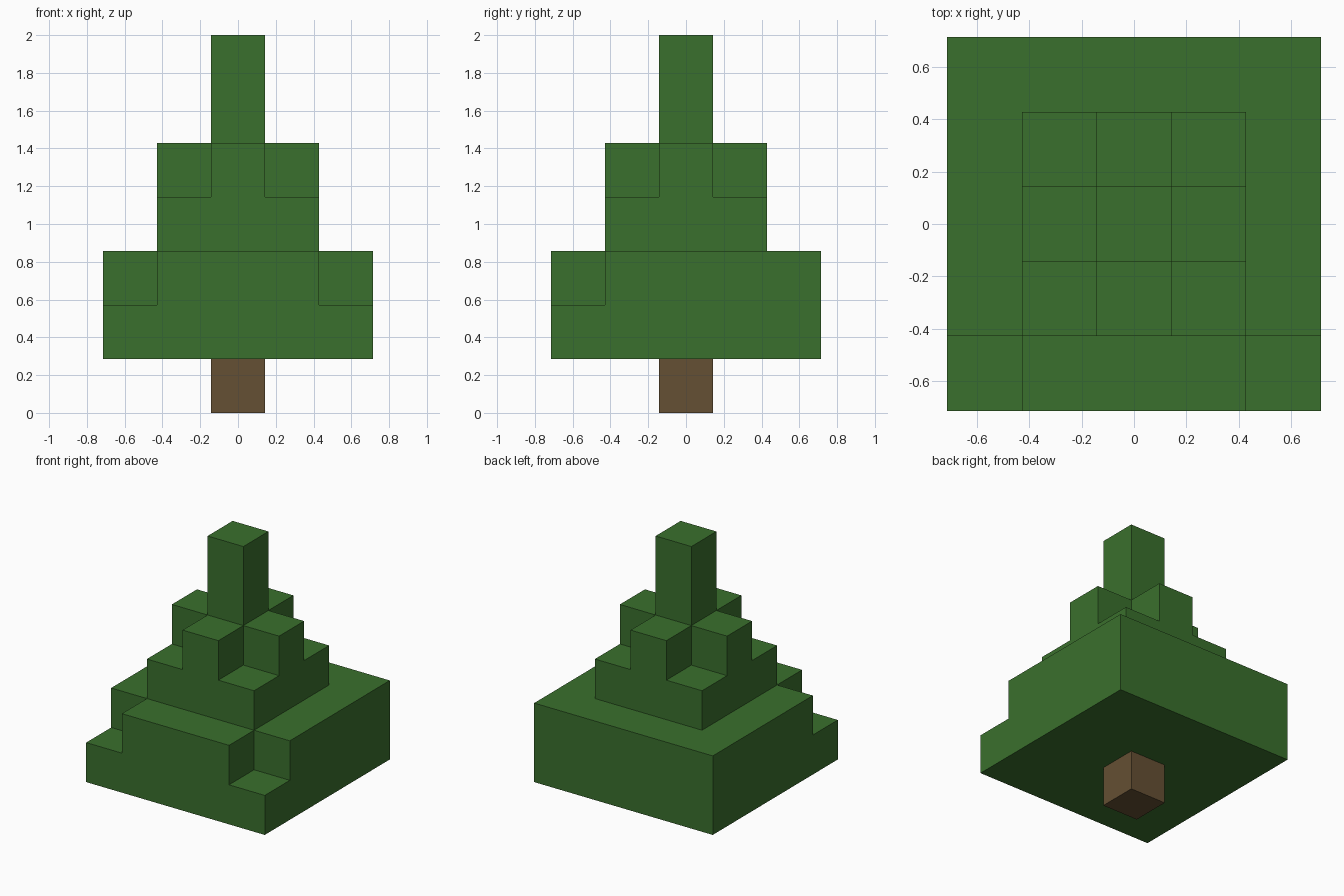
import bpy
import bmesh
from mathutils import Vector

UNIT = 2 / 7  # edge of one block; the tree is seven blocks tall

if "Cube" in bpy.data.objects:
    bpy.data.objects.remove(bpy.data.objects["Cube"], do_unlink=True)


def make_material(name, rgb):
    mat = bpy.data.materials.new(name)
    mat.use_nodes = True
    mat.diffuse_color = (*rgb, 1)
    mat.node_tree.nodes["Principled BSDF"].inputs["Base Color"].default_value = (*rgb, 1)
    return mat


def layer(radius, level, keep=lambda x, y: True):
    """Square layer of blocks, filtered by a rule."""
    span = range(-radius, radius + 1)
    return {(x, y, level) for x in span for y in span if keep(x, y)}


def build_blocks(name, cells, solid, mat):
    """Skin a set of blocks with only their exposed faces."""
    bm = bmesh.new()
    for cell in sorted(cells):
        centre = Vector(cell) + Vector((0, 0, 0.5))
        for axis in range(3):
            for sign in (-1, 1):
                n = Vector((0, 0, 0))
                n[axis] = sign
                if tuple(int(c) for c in Vector(cell) + n) in solid:
                    continue
                u = Vector((n.y, n.z, n.x))
                v = n.cross(u)
                corners = (-u - v, u - v, u + v, v - u)
                bm.faces.new([bm.verts.new((centre + (n + c) / 2) * UNIT) for c in corners])
    bmesh.ops.remove_doubles(bm, verts=bm.verts[:], dist=0.001)
    mesh = bpy.data.meshes.new(name)
    bm.to_mesh(mesh)
    bm.free()
    mesh.materials.append(mat)
    bpy.context.collection.objects.link(bpy.data.objects.new(name, mesh))


green = make_material("leaf green", (0.042, 0.162, 0.026))
brown = make_material("bark brown", (0.130, 0.080, 0.033))

# Trunk, then foliage tiers from the bottom up
parts = {
    "trunk": (layer(0, 0), brown),
    # wide tier, with both front corners missing from its upper layer
    "lower_foliage": (layer(2, 1) | layer(2, 2, lambda x, y: not (abs(x) == 2 and y == -2)), green),
    # middle tier, a square topped by a plus shape
    "middle_foliage": (layer(1, 3) | layer(1, 4, lambda x, y: x * y == 0), green),
    "top_foliage": (layer(0, 5) | layer(0, 6), green),
}

solid = set().union(*(cells for cells, mat in parts.values()))
for name, (cells, mat) in parts.items():
    build_blocks(name, cells, solid, mat)
